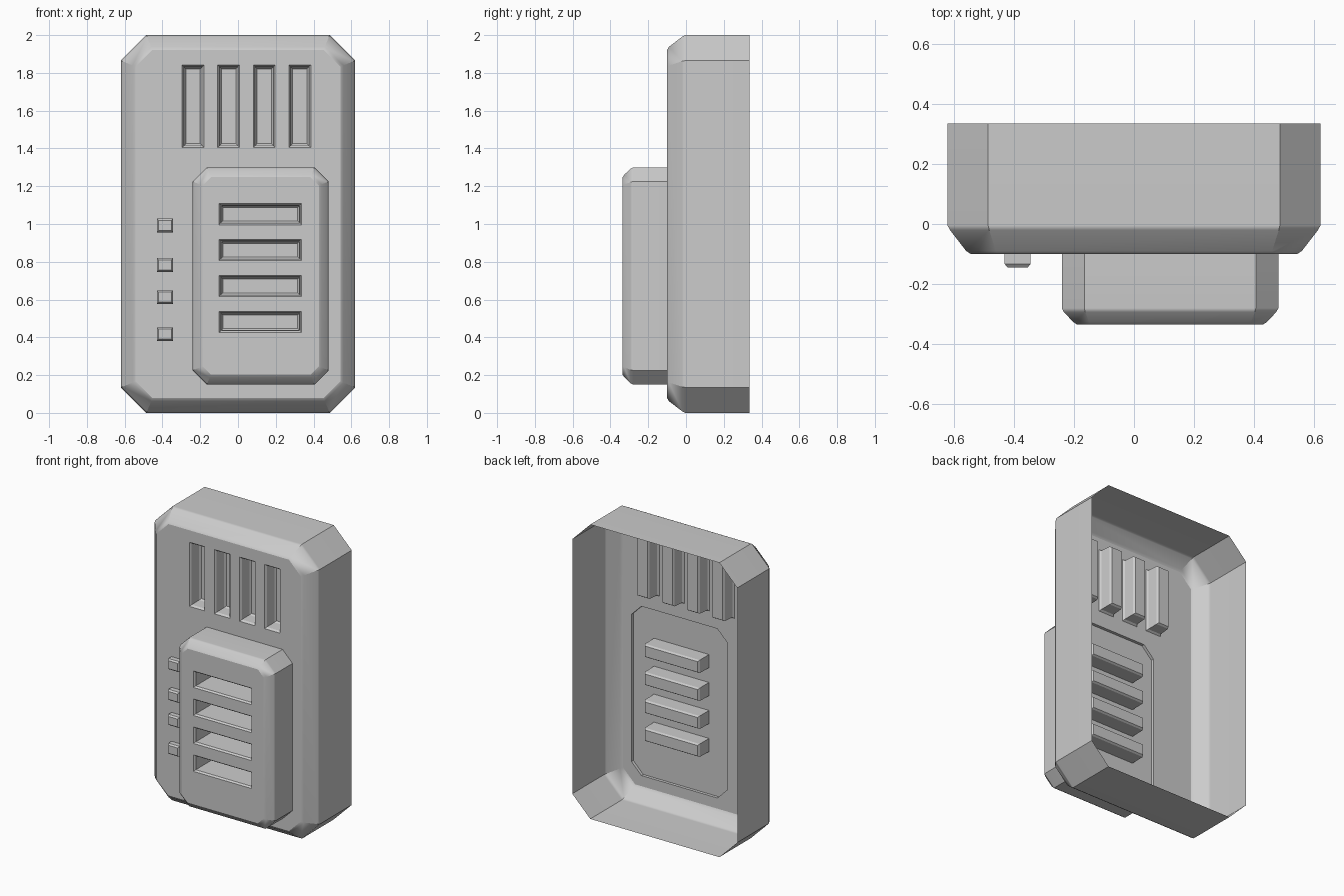
import bpy, bmesh, math

if "Cube" in bpy.data.objects:
    bpy.data.objects.remove(bpy.data.objects["Cube"])


def outline(cx, cz, hw, hh, cut=0.0, inset=0.0):
    """Rectangle (or chamfered rectangle), counter-clockwise seen from the front."""
    hw, hh = hw - inset, hh - inset
    if cut == 0:
        return [(cx + sx * hw, cz + sz * hh) for sx, sz in ((-1, -1), (1, -1), (1, 1), (-1, 1))]
    c = cut - 0.586 * inset
    pts = [(-hw + c, -hh), (hw - c, -hh), (hw, -hh + c), (hw, hh - c),
           (hw - c, hh), (-hw + c, hh), (-hw, hh - c), (-hw, -hh + c)]
    return [(cx + x, cz + z) for x, z in pts]


def loft(bm, shape, steps, cap=False):
    """Join copies of an outline at each (y, inset); returns the list of loops."""
    loops = [[bm.verts.new((x, y, z)) for x, z in outline(*shape, inset=i)] for y, i in steps]
    for a, b in zip(loops, loops[1:]):
        n = len(a)
        for k in range(n):
            j = (k + 1) % n
            bm.faces.new((a[k], a[j], b[j], b[k]))
    if cap:
        bm.faces.new(loops[-1])
    return loops


def fill(bm, loops, side):
    """Flat face with holes; side is the y sign of its normal."""
    edges = []
    for lp in loops:
        for a, b in zip(lp, lp[1:] + lp[:1]):
            edges.append(bm.edges.get((a, b)) or bm.edges.new((a, b)))
    res = bmesh.ops.triangle_fill(bm, use_beauty=True, use_dissolve=False,
                                  edges=edges, normal=(0, side, 0))
    for f in res["geom"]:
        if isinstance(f, bmesh.types.BMFace):
            f.normal_update()
            if f.normal.y * side < 0:
                f.normal_flip()


def pocket(bm, shape, y_front, y_back):
    """Slot with a softened mouth and floor; returns the mouth loop."""
    return loft(bm, shape, [(y_front, 0), (y_front + 0.012, 0.009),
                            (y_back - 0.012, 0.012), (y_back, 0.02)], cap=True)[0]


def loop_at(bm, shape, y, inset=0.0):
    return [bm.verts.new((x, y, z)) for x, z in outline(*shape, inset=inset)]


def finish(bm, name):
    me = bpy.data.meshes.new(name)
    bm.to_mesh(me)
    bm.free()
    ob = bpy.data.objects.new(name, me)
    bpy.context.collection.objects.link(ob)
    bpy.ops.object.select_all(action='DESELECT')
    ob.select_set(True)
    bpy.context.view_layer.objects.active = ob
    bpy.ops.object.shade_smooth_by_angle(angle=math.radians(30))
    ob.modifiers.new("weighted", 'WEIGHTED_NORMAL').keep_sharp = True
    return ob


FACE, PANEL_FACE = -0.10, -0.335
body = (0, 1.0, 0.62, 1.0, 0.135)
panel = (0.12, 0.725, 0.36, 0.575, 0.075)
body_slots = [(-0.238 + 0.1885 * k, 1.623, 0.058, 0.218) for k in range(4)]
panel_slots = [(0.118, 0.482 + 0.19 * k, 0.218, 0.056) for k in range(4)]

# Housing: open-backed shell with vertical vents and an opening for the panel
bm = bmesh.new()
rim = loft(bm, body, [(0.335, 0), (-0.005, 0), (-0.02, 0.008), (-0.09, 0.062), (FACE, 0.078)])[-1]
holes = [pocket(bm, s, FACE, 0.0) for s in body_slots]
fill(bm, [rim, loop_at(bm, panel, FACE)] + holes, -1)
finish(bm, "housing")

# Raised panel: horizontal vents run through to the rear plate
bm = bmesh.new()
walls = loft(bm, panel, [(-0.12 + 0.02, 0), (-0.12, 0), (-0.28, 0), (-0.293, 0.007),
                         (-0.326, 0.038), (PANEL_FACE, 0.052)])
holes = [pocket(bm, s, PANEL_FACE, -0.01) for s in panel_slots]
fill(bm, [walls[-1]] + holes, -1)
fill(bm, [loop_at(bm, panel, -0.12)] + [loop_at(bm, s, -0.12, 0.012) for s in panel_slots], 1)
finish(bm, "raised_panel")

# Column of small indicator buttons
for k, z in enumerate((0.417, 0.613, 0.783, 0.992)):
    bm = bmesh.new()
    loft(bm, (-0.387, z, 0.043, 0.036), [(FACE, 0), (-0.133, 0), (-0.144, 0.009)], cap=True)
    finish(bm, f"indicator_button_{k + 1}")
